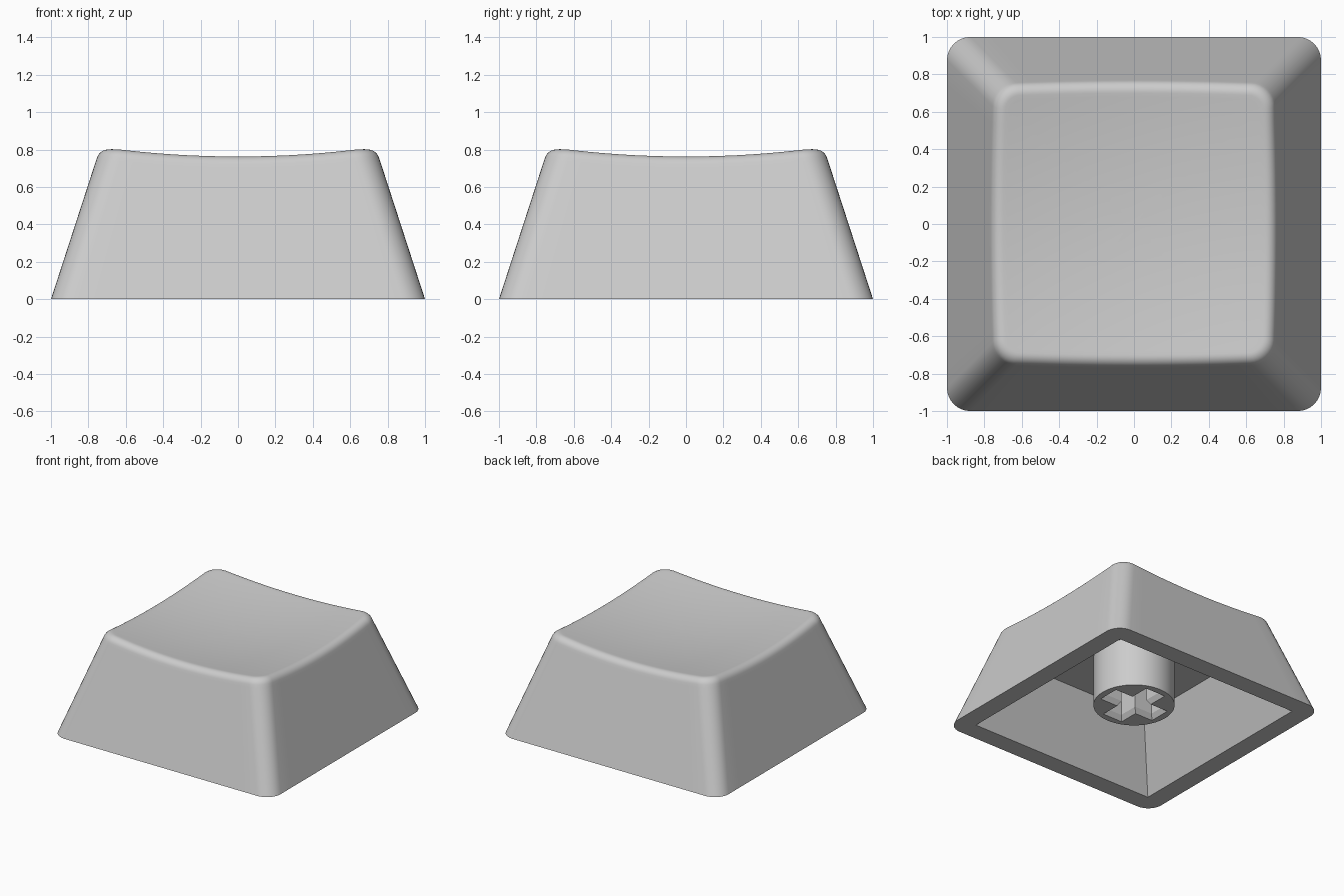
import bpy, bmesh, math
from mathutils import Vector

if "Cube" in bpy.data.objects:
    bpy.data.objects.remove(bpy.data.objects["Cube"])

SLOPE = 0.325      # inward lean of the walls per unit of height
RADIUS = 0.125     # vertical corner radius
FILLET = 0.05      # tangent length of the top edge rounding

grey = bpy.data.materials.new("grey_plastic")
grey.diffuse_color = (0.604, 0.604, 0.604, 1)
grey.use_nodes = True
grey.node_tree.nodes["Principled BSDF"].inputs["Base Color"].default_value = grey.diffuse_color


def finish(bm, name):
    bmesh.ops.recalc_face_normals(bm, faces=bm.faces)
    mesh = bpy.data.meshes.new(name)
    bm.to_mesh(mesh)
    bm.free()
    mesh.materials.append(grey)
    obj = bpy.data.objects.new(name, mesh)
    bpy.context.collection.objects.link(obj)
    bpy.ops.object.select_all(action='DESELECT')
    obj.select_set(True)
    bpy.context.view_layer.objects.active = obj
    bpy.ops.object.shade_smooth_by_angle(angle=math.radians(25))
    return obj


def bridge(bm, a, b):
    n = len(a)
    return [bm.faces.new((a[i], a[(i + 1) % n], b[(i + 1) % n], b[i])) for i in range(n)]


def loop_edges(bm, loop):
    edges = []
    for i, v in enumerate(loop):
        w = loop[(i + 1) % len(loop)]
        edges.append(bm.edges.get((v, w)) or bm.edges.new((v, w)))
    return edges


def dish(x, y):
    return 0.714 + 0.098 * (x * x + y * y)


# Rounded square outline: each entry is (corner centre direction, outward normal)
outline = []
for k in range(4):
    turn = k * math.pi / 2
    c0 = Vector((math.cos(turn + math.pi / 4), math.sin(turn + math.pi / 4))) * math.sqrt(2)
    c1 = Vector((-c0.y, c0.x))
    for j in range(9):
        a = turn + j / 8 * math.pi / 2
        outline.append((c0, Vector((math.cos(a), math.sin(a)))))
    for j in range(1, 14):
        outline.append((c0.lerp(c1, j / 14), Vector((math.cos(turn + math.pi / 2),
                                                     math.sin(turn + math.pi / 2)))))


def place(o, w, r=RADIUS):
    return o[0] * (w - r) + o[1] * r


def on_wall(o, z):
    return place(o, 1 - SLOPE * z).to_3d() + Vector((0, 0, z))


# Cap shell: leaning walls, rounded rim, dished top, square cavity
bm = bmesh.new()
columns = []
for o in outline:
    z = 0.77
    for _ in range(8):
        p = place(o, 1 - SLOPE * z)
        z = dish(p.x, p.y)
    edge = on_wall(o, z)
    low = on_wall(o, z - FILLET * 0.95)
    q = place(o, 1 - SLOPE * z - FILLET, RADIUS - FILLET)
    high = Vector((q.x, q.y, dish(q.x, q.y)))
    col = [on_wall(o, 0), on_wall(o, z - FILLET * 0.95 - 0.02)]
    for s in range(8):
        t = s / 7
        wa, we, wb = (1 - t) ** 2, 2 * t * (1 - t) * 0.81, t * t
        col.append((low * wa + edge * we + high * wb) / (wa + we + wb))
    for f in (0.97, 0.85, 0.7, 0.55, 0.4, 0.25, 0.1):
        col.append(Vector((q.x * f, q.y * f, dish(q.x * f, q.y * f))))
    columns.append(col)
rings = [[bm.verts.new(col[i]) for col in columns] for i in range(len(columns[0]))]
for a, b in zip(rings, rings[1:]):
    bridge(bm, a, b)
centre = bm.verts.new((0, 0, dish(0, 0)))
for i, v in enumerate(rings[-1]):
    bm.faces.new((v, rings[-1][(i + 1) % len(outline)], centre))

CEILING = 0.517
corners = ((1, 1), (-1, 1), (-1, -1), (1, -1))
mouth = [bm.verts.new((x * 0.845, y * 0.845, 0)) for x, y in corners]
roof = [bm.verts.new((x * 0.615, y * 0.615, CEILING)) for x, y in corners]
bridge(bm, mouth, roof)
bm.faces.new(roof)
bmesh.ops.triangle_fill(bm, edges=loop_edges(bm, rings[0]) + loop_edges(bm, mouth),
                        use_beauty=True)
finish(bm, "cap_shell")


# Mounting stem: round post with a cross-shaped socket, bevelled at its mouth
def cross_loop(bm, arm, half, z):
    loop = []
    for k in range(4):
        c, s = round(math.cos(k * math.pi / 2)), round(math.sin(k * math.pi / 2))
        for x, y in ((arm, -half), (arm, half), (half, half)):
            loop.append(bm.verts.new((x * c - y * s, x * s + y * c, z)))
    return loop


def circle_loop(bm, r, z, n=64):
    return [bm.verts.new((r * math.cos(i * math.tau / n), r * math.sin(i * math.tau / n), z))
            for i in range(n)]


bm = bmesh.new()
BOTTOM, TOP = 0.114, CEILING + 0.002
post = [circle_loop(bm, 0.306, z) for z in (BOTTOM, TOP)]
socket = [cross_loop(bm, 0.252, 0.09, BOTTOM),
          cross_loop(bm, 0.228, 0.066, BOTTOM + 0.04),
          cross_loop(bm, 0.228, 0.066, TOP)]
bridge(bm, *post)
bridge(bm, socket[0], socket[1])
bridge(bm, socket[1], socket[2])
for outer, inner in ((post[0], socket[0]), (post[1], socket[2])):
    bmesh.ops.triangle_fill(bm, edges=loop_edges(bm, outer) + loop_edges(bm, inner),
                            use_beauty=True)
finish(bm, "mounting_stem")
